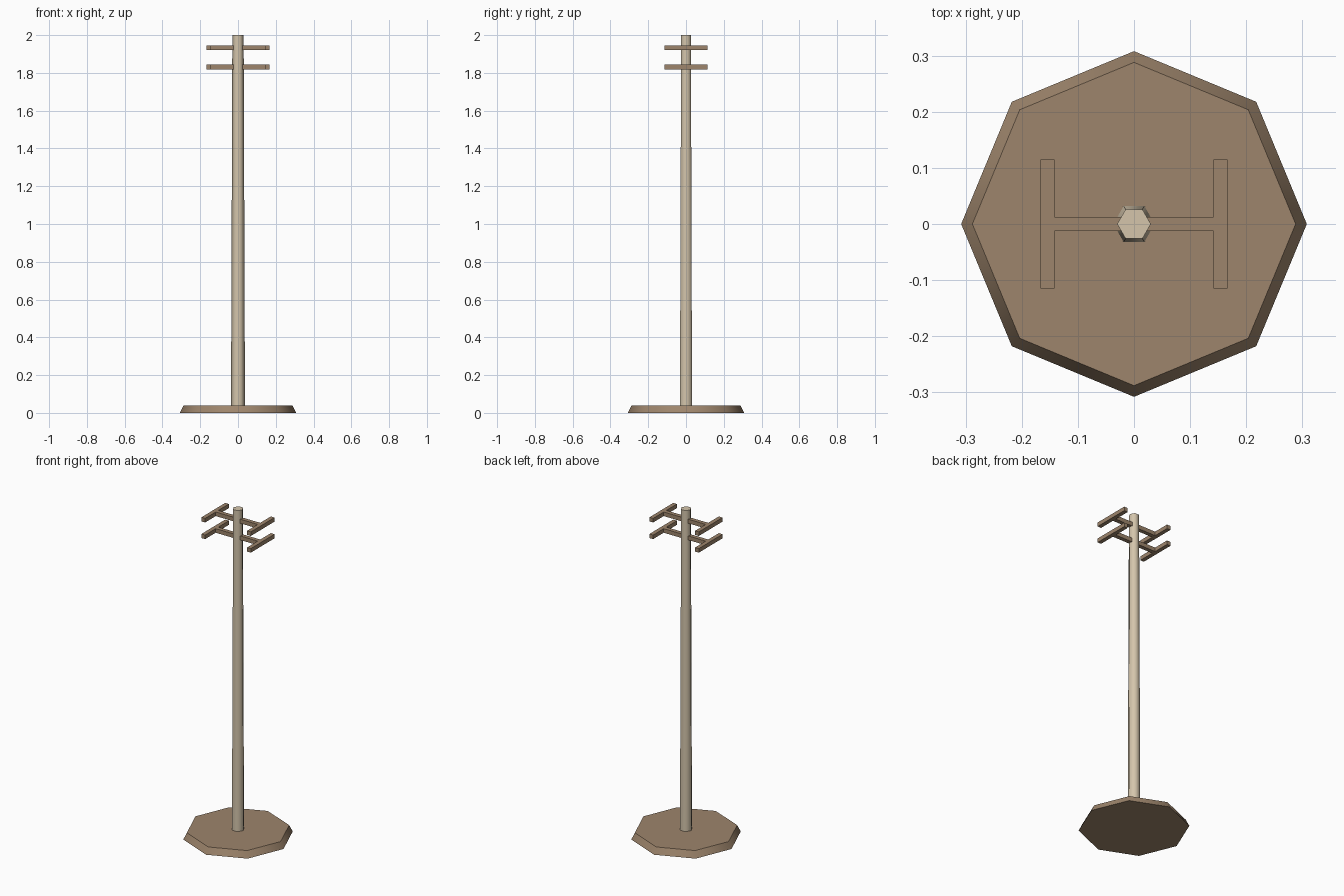
import bpy, bmesh, math

if "Cube" in bpy.data.objects:
    bpy.data.objects.remove(bpy.data.objects["Cube"])


def material(name, rgb):
    m = bpy.data.materials.new(name)
    m.diffuse_color = (*rgb, 1)
    m.use_nodes = True
    m.node_tree.nodes["Principled BSDF"].inputs["Base Color"].default_value = m.diffuse_color
    return m


BROWN = material("brown_wood", (0.34, 0.235, 0.15))
TAN = material("pale_wood", (0.66, 0.56, 0.41))


def frustum(name, sides, r1, r2, z1, z2, mat, smooth_angle):
    bpy.ops.mesh.primitive_cone_add(vertices=sides, radius1=r1, radius2=r2, depth=z2 - z1,
                                    location=(0, 0, (z1 + z2) / 2))
    ob = bpy.context.object
    ob.name = name
    # turn so that a corner points along +x
    ob.rotation_euler.z = math.pi / 2
    ob.data.materials.append(mat)
    bpy.ops.object.shade_smooth_by_angle(angle=math.radians(smooth_angle))
    return ob


def box(name, size, loc):
    bpy.ops.mesh.primitive_cube_add(size=1, location=loc)
    ob = bpy.context.object
    ob.name = name
    ob.scale = size
    ob.data.materials.append(BROWN)
    return ob


# Octagonal foot with sloped rim
frustum("base", 8, 0.308, 0.288, 0.0, 0.04, BROWN, 46)

# Tapered hexagonal post
frustum("post", 6, 0.037, 0.030, 0.02, 2.0, TAN, 61)

# Two H-shaped peg tiers
T = 0.025
for tier, z in (("lower", 1.831), ("upper", 1.933)):
    box(f"{tier}_crossbar", (0.284, T, T), (0, 0, z))
    for side, s in (("left", -1), ("right", 1)):
        box(f"{tier}_{side}_peg", (T, 0.23, T), (s * 0.1545, 0, z))
